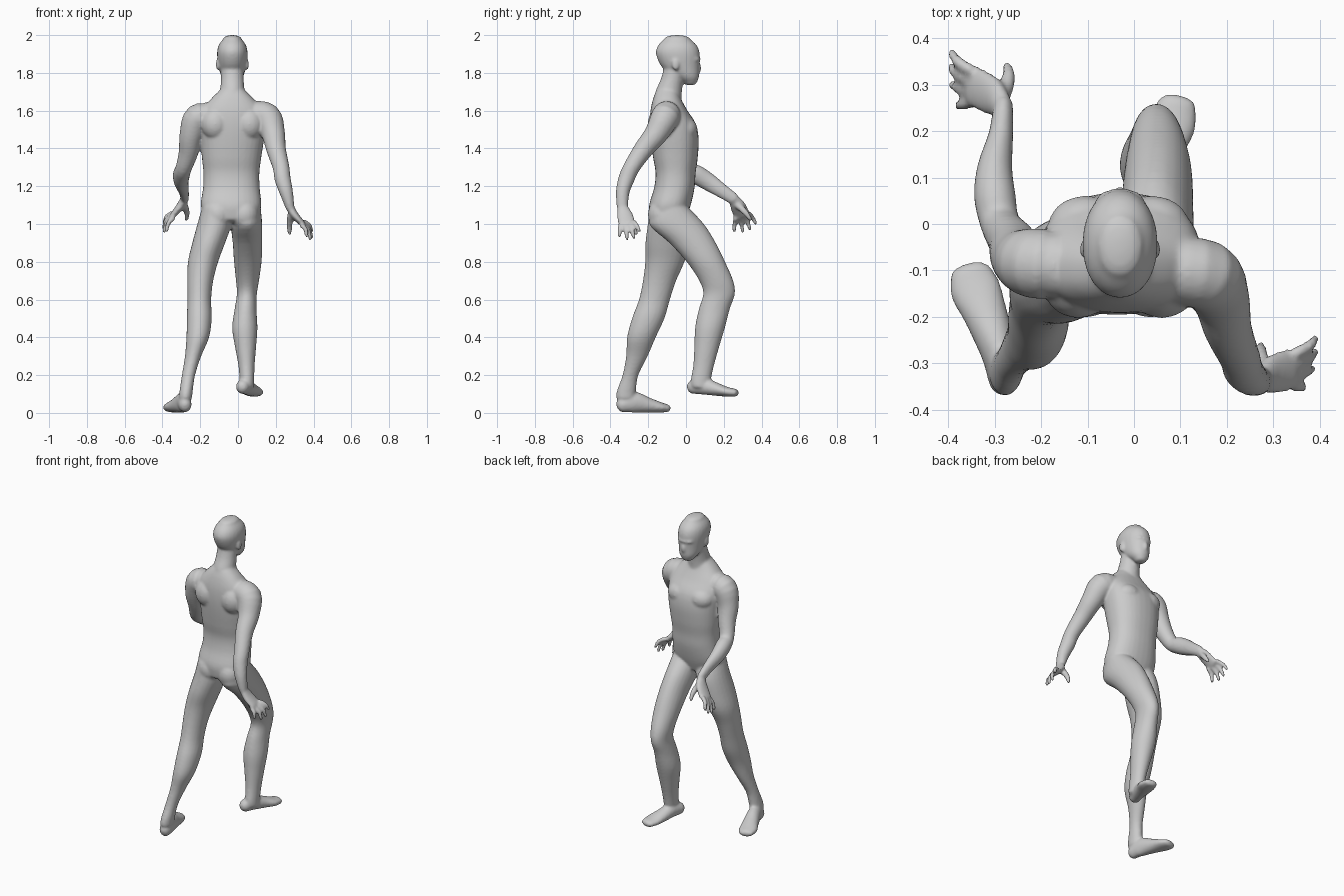
import bpy, bmesh, math
from mathutils import Vector, Matrix

bm = bmesh.new()
X, Y, Z = Vector((1, 0, 0)), Vector((0, 1, 0)), Vector((0, 0, 1))


def smooth_path(pts, n=4):
    """Catmull-Rom through tuples (x, y, z, half width, half depth)."""
    p = [pts[0]] + pts + [pts[-1]]
    out = []
    for i in range(1, len(p) - 2):
        for k in range(n):
            t = k / n
            out.append([0.5 * (2 * b + (c - a) * t + (2 * a - 5 * b + 4 * c - d) * t * t
                               + (3 * b - a - 3 * c + d) * t ** 3)
                        for a, b, c, d in zip(*p[i - 1:i + 3])])
    return out + [list(pts[-1])]


def tube(pts, flat=False, yaw=0.0, ref=X, cap=1.0, power=2.0, sides=24):
    """Closed loft; flat keeps every section horizontal, else sections follow the path."""
    path = smooth_path([tuple(q) if len(q) == 5 else tuple(q) + (q[3],) for q in pts])
    secs = []
    for i, q in enumerate(path):
        a, b = path[max(i - 1, 0)], path[min(i + 1, len(path) - 1)]
        t = (Vector(b[:3]) - Vector(a[:3])).normalized()
        if flat:
            t = Z * (1 if t.z > 0 else -1)
            u = Vector((math.cos(yaw), math.sin(yaw), 0))
        else:
            u = (ref - t * ref.dot(t)).normalized()
        secs.append((Vector(q[:3]), t, u, t.cross(u), q[3], q[4]))

    def ends(s, sign):
        c, t, u, v, ra, rb = s
        r = min(ra, rb) * cap * sign
        return [(c + t * r * math.sin(w), t, u, v, ra * math.cos(w), rb * math.cos(w))
                for w in (0.45, 0.9, 1.3)]
    secs = ends(secs[0], -1)[::-1] + secs + ends(secs[-1], 1)
    rings = []
    for c, t, u, v, ra, rb in secs:
        ring = []
        for k in range(sides):
            w = 2 * math.pi * k / sides
            cs, sn = math.cos(w), math.sin(w)
            ring.append(bm.verts.new(c + u * ra * math.copysign(abs(cs) ** (2 / power), cs)
                                     + v * rb * math.copysign(abs(sn) ** (2 / power), sn)))
        rings.append(ring)
    for r, s in zip(rings, rings[1:]):
        for k in range(sides):
            m = (k + 1) % sides
            bm.faces.new((r[k], r[m], s[m], s[k]))
    bm.faces.new(rings[0][::-1])
    bm.faces.new(rings[-1])


def ball(c, r):
    bmesh.ops.create_uvsphere(bm, u_segments=20, v_segments=12, radius=1,
                              matrix=Matrix.Translation(c) @ Matrix.Diagonal((*r, 1)))


# torso
tube([(-.035, -.095, 1.03, .14, .095), (-.037, -.085, 1.10, .160, .110), (-.035, -.062, 1.19, .150, .107),
      (-.035, -.055, 1.27, .148, .106), (-.034, -.056, 1.35, .157, .118), (-.03, -.06, 1.45, .168, .127),
      (-.03, -.07, 1.53, .175, .122), (-.03, -.09, 1.60, .165, .098), (-.03, -.10, 1.66, .115, .075),
      (-.03, -.10, 1.70, .075, .06)], flat=True, cap=.3, power=2.3, sides=32)
for x in (-.105, .04):
    ball((x, -.005, 1.50), (.08, .066, .065))       # chest muscles
for x in (-.105, .035):
    ball((x, -.125, 1.05), (.075, .077, .085))      # buttocks
for x in (-.12, .06):
    ball((x, -.135, 1.53), (.075, .068, .085))      # shoulder blades

# neck
tube([(-.03, -.10, 1.62, .08, .075), (-.03, -.092, 1.70, .066, .07), (-.03, -.072, 1.77, .06, .06),
      (-.03, -.055, 1.84, .06, .06)], flat=True, cap=.4)

# head
tube([(-.03, .022, 1.75, .036, .036), (-.03, .003, 1.78, .058, .066), (-.03, -.028, 1.83, .072, .099),
      (-.03, -.043, 1.90, .081, .116), (-.03, -.045, 1.945, .073, .103), (-.03, -.047, 1.978, .05, .07)],
     flat=True, cap=.45, power=2.1)
ball((-.03, .05, 1.872), (.055, .028, .014))        # brow
ball((-.03, .066, 1.825), (.014, .016, .028))       # nose
for x in (-.107, .047):
    ball((x, -.055, 1.845), (.010, .020, .032))     # ears

# left arm, swung forward
tube([(-.13, -.09, 1.57, .07), (-.212, -.085, 1.56, .076), (-.248, -.072, 1.47, .062),
      (-.262, -.04, 1.38, .052), (-.288, 0, 1.295, .043), (-.30, .06, 1.26, .045, .05),
      (-.30, .12, 1.222, .038, .047), (-.287, .19, 1.175, .027, .038), (-.282, .25, 1.135, .022, .032)])
# right arm, swung back
tube([(.07, -.10, 1.58, .07), (.153, -.11, 1.565, .076), (.187, -.16, 1.475, .062),
      (.202, -.225, 1.395, .052), (.228, -.288, 1.30, .044), (.236, -.315, 1.24, .043),
      (.255, -.335, 1.17, .036), (.275, -.337, 1.09, .024, .03)])


def hand(side, palm, fingers, thumb):
    tube(palm, ref=Y)
    for base, tip in fingers:
        b, t = Vector(base), Vector(tip)
        mid = (b + t) / 2 + Vector((side * .007, 0, .006))
        tube([(*b, .0135), (*mid, .0125), (*t, .010)], ref=Y, sides=12)
    tube(thumb, ref=Y, sides=12)


# hands
hand(-1, [(-.282, .25, 1.135, .027, .022), (-.305, .275, 1.095, .042, .021), (-.345, .297, 1.045, .046, .016)],
     [((-.355, .333, 1.055), (-.392, .368, 1.005)), ((-.36, .312, 1.04), (-.393, .338, .975)),
      ((-.355, .288, 1.03), (-.391, .30, .96)), ((-.345, .262, 1.03), (-.378, .255, .965))],
     [(-.285, .275, 1.10, .02), (-.27, .315, 1.06, .016), (-.274, .34, 1.025, .011)])
hand(1, [(.275, -.337, 1.09, .027, .022), (.297, -.325, 1.05, .042, .021), (.338, -.312, 1.005, .046, .016)],
     [((.352, -.277, 1.01), (.39, -.248, .965)), ((.355, -.298, .995), (.389, -.275, .928)),
      ((.35, -.322, .99), (.382, -.312, .922)), ((.34, -.347, .99), (.363, -.352, .938))],
     [(.28, -.315, 1.045, .02), (.272, -.28, .995, .016), (.274, -.264, .95, .011)])

# right leg, stepping forward
tube([(.045, -.075, 1.09, .075, .085), (.045, -.05, 1.0, .083, .145), (.05, .035, .90, .078, .123),
      (.052, .105, .80, .073, .102), (.05, .16, .70, .061, .09), (.047, .175, .63, .053, .084),
      (.040, .150, .55, .058, .082), (.036, .127, .45, .067, .079), (.04, .11, .35, .056, .066),
      (.045, .093, .25, .043, .055), (.048, .078, .17, .038, .053), (.05, .078, .14, .036, .05)],
     flat=True, cap=.4)
tube([(.025, .04, .138, .036, .038), (.04, .09, .142, .039, .045), (.062, .16, .125, .045, .035),
      (.083, .215, .112, .051, .026), (.092, .258, .107, .043, .021)])

# left leg, trailing
tube([(-.115, -.10, 1.09, .075, .09), (-.125, -.09, 1.0, .09, .112), (-.155, -.10, .90, .087, .115),
      (-.185, -.112, .80, .08, .104), (-.20, -.14, .70, .069, .088), (-.205, -.167, .60, .063, .082),
      (-.205, -.20, .50, .066, .086), (-.213, -.236, .40, .06, .076), (-.238, -.26, .30, .043, .057),
      (-.262, -.294, .20, .035, .042), (-.274, -.315, .12, .035, .05), (-.278, -.32, .08, .035, .05)],
     flat=True, cap=.4)
tube([(-.28, -.335, .043, .034, .041), (-.29, -.28, .057, .039, .056), (-.318, -.20, .041, .047, .04),
      (-.342, -.14, .03, .055, .028), (-.352, -.105, .025, .046, .022)])

# fuse all parts into one smooth body
bmesh.ops.recalc_face_normals(bm, faces=bm.faces)
mesh = bpy.data.meshes.new("body")
bm.to_mesh(mesh)
bm.free()
body = bpy.data.objects.new("body", mesh)
bpy.context.collection.objects.link(body)
fuse = body.modifiers.new("fuse", 'REMESH')
fuse.mode = 'VOXEL'
fuse.voxel_size = .0075
fuse.use_smooth_shade = True
relax = body.modifiers.new("relax", 'SMOOTH')
relax.factor = .5
relax.iterations = 6
